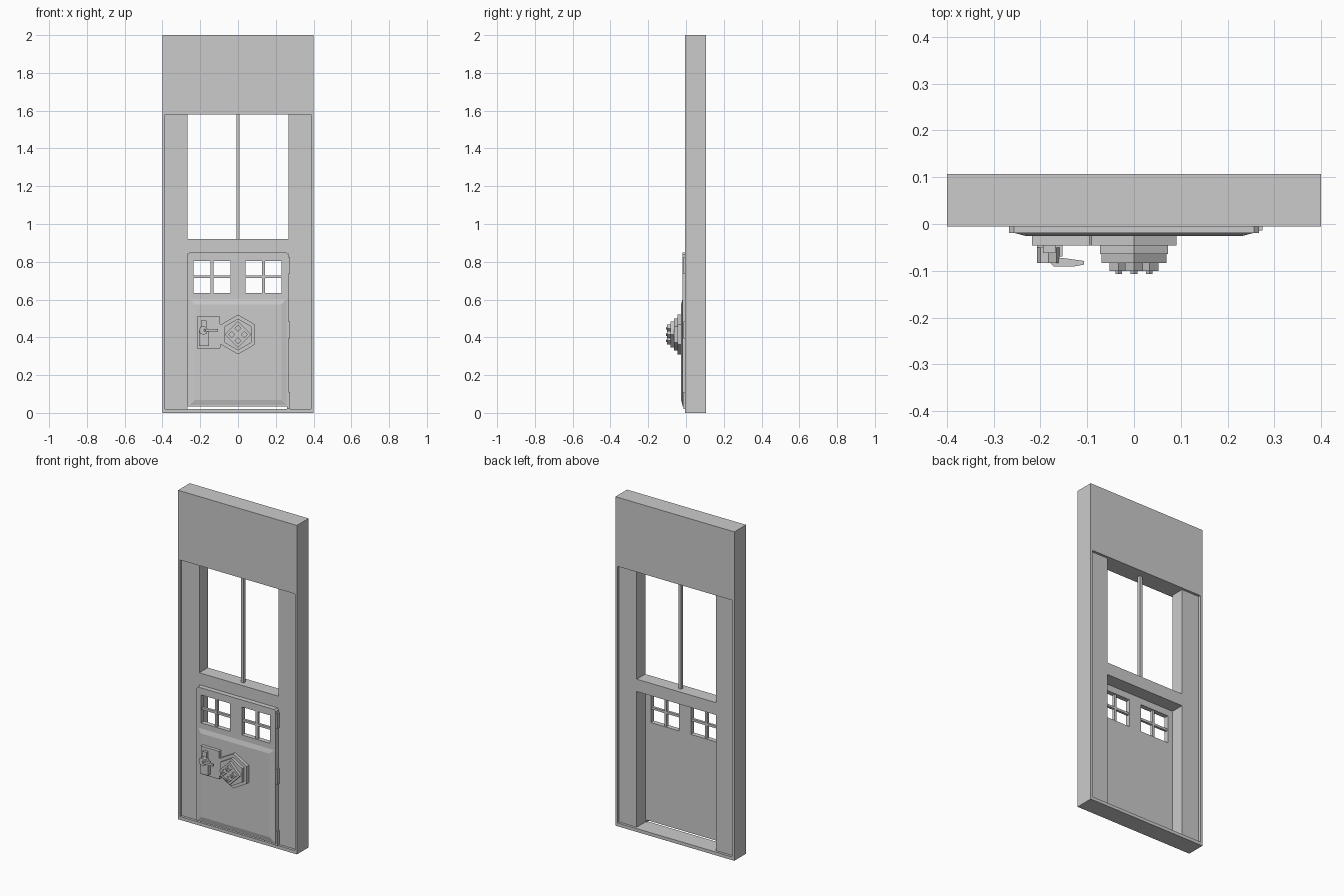
import bpy, bmesh, math

if "Cube" in bpy.data.objects:
    bpy.data.objects.remove(bpy.data.objects["Cube"])


def finish(name, bm):
    bmesh.ops.recalc_face_normals(bm, faces=bm.faces)
    me = bpy.data.meshes.new(name)
    bm.to_mesh(me)
    bm.free()
    ob = bpy.data.objects.new(name, me)
    bpy.context.collection.objects.link(ob)
    return ob


def extrude_y(bm, y1):
    # Thicken flat faces along y up to y1, keeping the starting faces
    r = bmesh.ops.extrude_face_region(bm, geom=bm.faces[:], use_keep_orig=True)
    for v in r["geom"]:
        if isinstance(v, bmesh.types.BMVert):
            v.co.y = y1


def prism(name, pts, y0, y1):
    # Outline in x, z extruded along y
    bm = bmesh.new()
    bm.faces.new([bm.verts.new((x, y0, z)) for x, z in pts])
    extrude_y(bm, y1)
    return finish(name, bm)


def box(name, x0, x1, y0, y1, z0, z1):
    return prism(name, [(x0, z0), (x1, z0), (x1, z1), (x0, z1)], y0, y1)


def ngon(cx, cz, r, n):
    # Regular outline with one corner pointing up
    return [(cx + r * math.sin(2 * math.pi * i / n), cz + r * math.cos(2 * math.pi * i / n))
            for i in range(n)]


def pierced_plate(name, xs, zs, holes, y0, y1, corner=0):
    # Slab made from a grid of cells, with the listed cells left open
    bm = bmesh.new()
    grid = [[bm.verts.new((x, y0, z)) for z in zs] for x in xs]
    for i in range(len(xs) - 1):
        for j in range(len(zs) - 1):
            if (i, j) not in holes:
                bm.faces.new((grid[i][j], grid[i + 1][j], grid[i + 1][j + 1], grid[i][j + 1]))
    extrude_y(bm, y1)
    if corner:
        tops = [e for e in bm.edges if all(abs(v.co.z - zs[-1]) < 1e-5 and
                min(abs(v.co.x - xs[0]), abs(v.co.x - xs[-1])) < 1e-5 for v in e.verts)]
        bmesh.ops.bevel(bm, geom=tops, offset=corner, segments=1, affect='EDGES')
    return finish(name, bm)


# Wall: full-depth surround and the recessed infill with window and door openings
pierced_plate("wall_surround", [-.4, -.386, .386, .4], [0, .02, 1.58, 2], {(1, 1)}, -.005, .107)
pierced_plate("wall_infill", [-.386, -.267, .267, .386], [.02, .845, .92, 1.58],
              {(1, 0), (1, 2)}, .01, .092)
box("window_mullion", -.009, .009, .042, .06, .92, 1.58)

# Door leaf with two small windows
pierced_plate("door_leaf", [-.267, -.235, -.04, .04, .23, .267], [.035, .635, .805, .848],
              {(1, 1), (3, 1)}, -.019, .01, corner=.01)
for side, x0, x1 in (("left", -.235, -.04), ("right", .04, .23)):
    xm = (x0 + x1) / 2
    box(side + "_muntin_upright", xm - .007, xm + .007, -.013, .004, .635, .805)
    box(side + "_muntin_cross", x0, x1, -.012, .003, .713, .727)

# Raised lower panel with sloped borders
bm = bmesh.new()
rings = []
for inset, y in ((0, -.018), (.03, -.026)):
    a, z0, z1 = .26 - inset, .037 + inset, .605 - inset
    rings.append([bm.verts.new(c) for c in ((-a, y, z0), (a, y, z0), (a, y, z1), (-a, y, z1))])
for i in range(4):
    k = (i + 1) % 4
    bm.faces.new((rings[0][i], rings[0][k], rings[1][k], rings[1][i]))
for ring in rings:
    bm.faces.new(ring)
finish("door_raised_panel", bm)

# Hinges
for i, z in enumerate((.02, .395, .735)):
    box(f"hinge_{i}", .26, .275, -.014, .008, z, z + .09)

# Lock plate joined to stacked dial
CZ = .415
hexa = ngon(0, CZ, .105, 6)
prism("lock_plate", hexa[:5] + [(-.091, .365), (-.095, .34), (-.218, .34), (-.218, .51),
                                (-.095, .51), (-.095, .47), hexa[5]], -.022, -.046)
prism("dial_base", ngon(0, CZ, .084, 6), -.04, -.064)
prism("dial_diamond", ngon(0, CZ, .07, 4), -.06, -.083)
for i, (x, z) in enumerate(ngon(0, CZ, .033, 4)):
    prism(f"dial_knob_{i}", ngon(x, z, .019, 4), -.08, -.1)
    prism(f"dial_knob_tip_{i}", ngon(x, z, .007, 4), -.098, -.107)

# Latch and tapered lever
box("latch_post", -.195, -.168, -.044, -.062, .43, .49)
box("latch_block", -.207, -.153, -.044, -.07, .355, .435)
prism("lever_hub", ngon(-.183, .437, .024, 8), -.05, -.083)
bm = bmesh.new()
outline = [(-.19, -.072), (-.172, -.091), (-.13, -.091), (-.107, -.087), (-.107, -.079), (-.15, -.073)]
bm.faces.new([bm.verts.new((x, y, .43)) for x, y in outline])
r = bmesh.ops.extrude_face_region(bm, geom=bm.faces[:], use_keep_orig=True)
bmesh.ops.translate(bm, vec=(0, 0, .013), verts=[v for v in r["geom"] if isinstance(v, bmesh.types.BMVert)])
finish("lever", bm)
